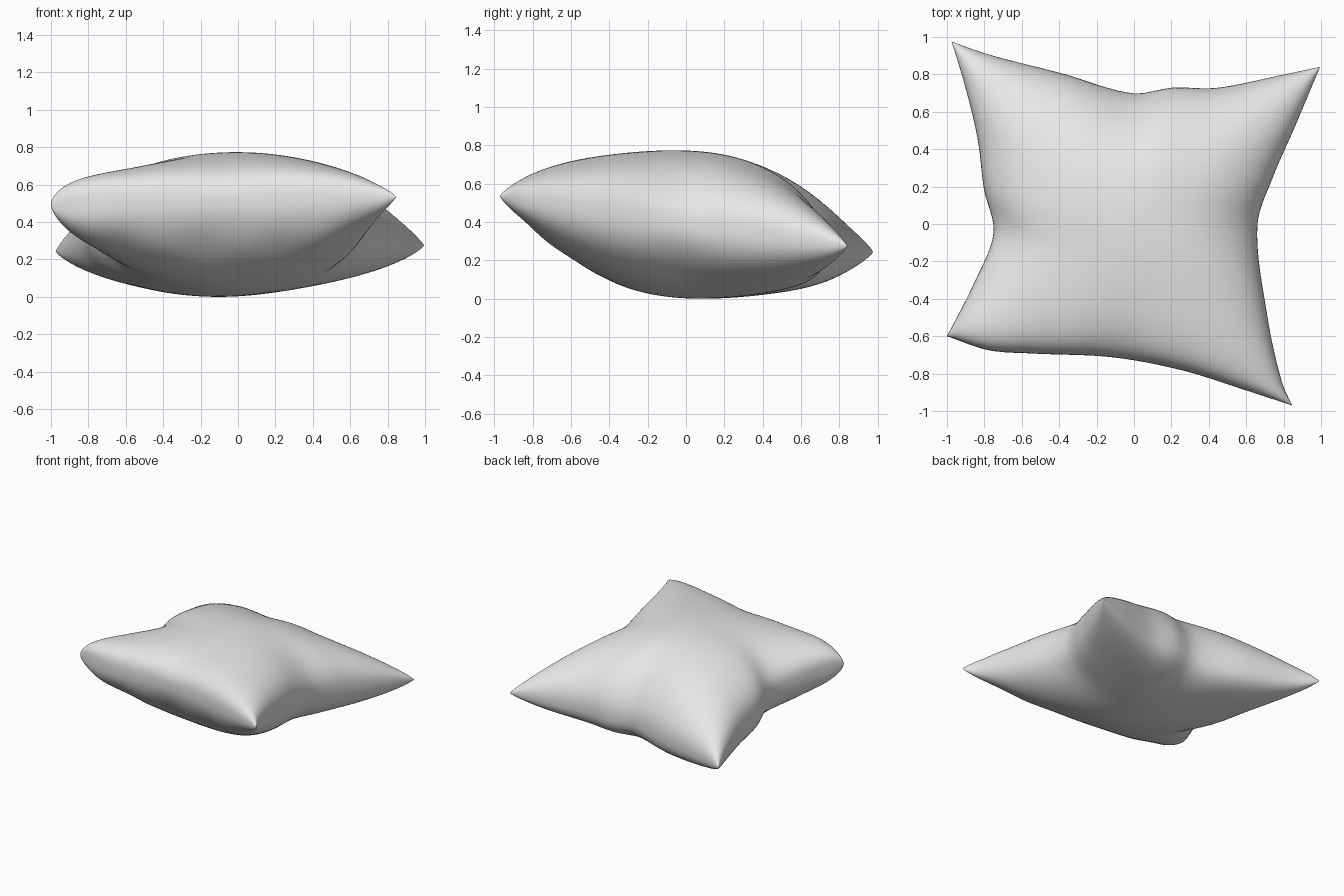
import bpy, bmesh
from math import cos, pi, exp, sin
from mathutils import Vector

if "Cube" in bpy.data.objects:
    bpy.data.objects.remove(bpy.data.objects["Cube"], do_unlink=True)

fabric = bpy.data.materials.new("grey fabric")
fabric.use_nodes = True
fabric.diffuse_color = (0.8, 0.8, 0.8, 1)
fabric.node_tree.nodes["Principled BSDF"].inputs["Base Color"].default_value = (0.8, 0.8, 0.8, 1)

# Four cushion corners
FL = Vector((-1.0, -0.60, 0.49))
FR = Vector((0.845, -0.97, 0.53))
BL = Vector((-0.975, 0.975, 0.24))
BR = Vector((0.995, 0.84, 0.27))

# Seam sag along each side: (fraction along side, inward offset)
FRONT = [(0, 0), (0.12, -0.03), (0.25, 0.0), (0.48, 0.065), (0.68, 0.07), (0.85, 0.035), (1, 0)]
BACK = [(0, 0), (0.1, -0.055), (0.3, -0.13), (0.49, -0.21), (0.6, -0.165), (0.72, -0.15), (0.9, -0.055), (1, 0)]
LEFT = [(0, 0), (0.18, 0.14), (0.35, 0.24), (0.5, 0.185), (0.67, 0.147), (0.85, 0.075), (1, 0)]
RIGHT = [(0, 0), (0.07, -0.065), (0.26, -0.17), (0.53, -0.265), (0.68, -0.2), (0.82, -0.11), (1, 0)]


def sag(points, t):
    """Smooth curve through the points (cubic Hermite)."""
    k = max(i for i in range(len(points) - 1) if points[i][0] <= t)

    def slope(i):
        a, b = points[max(i - 1, 0)], points[min(i + 1, len(points) - 1)]
        return (b[1] - a[1]) / (b[0] - a[0])
    (t0, a), (t1, b) = points[k], points[k + 1]
    w = t1 - t0
    f = (t - t0) / w
    g = 1 - f
    return (a * (1 + 2 * f) * g * g + slope(k) * w * f * g * g
            + b * f * f * (3 - 2 * f) - slope(k + 1) * w * f * f * g)


def near(a, centre, width):
    return exp(-((a - centre) / width) ** 2)


def cushion_point(s, t, side):
    """Point on the upper (side=1) or lower (side=-1) cover."""
    p = FL.lerp(FR, s).lerp(BL.lerp(BR, s), t)
    p.x += sag(LEFT, t) * (1 - s) ** 1.5 + sag(RIGHT, t) * s ** 1.5
    p.y += sag(FRONT, s) * (1 - t) ** 1.5 + sag(BACK, s) * t ** 1.5
    u, v = 2 * s - 1, 2 * t - 1
    # Level the middle of the cushion while the corners stay tilted
    inside = max(0, (1 - u * u) * (1 - v * v))
    p.z += 0.1 * v * (1 - v * v) * (1 - u * u)
    # Blunt, tucked corner at the front
    tuck = near(s, 0, 0.2) * near(t, 0, 0.2)
    puff = 0.385 * inside ** (0.41 - 0.12 * tuck)
    # Pinched creases in the middle of the sides
    puff *= 1 - 0.16 * u ** 6 * near(t, 0.38 if u < 0 else 0.52, 0.1)
    puff *= 1 - 0.14 * v ** 6 * near(s, 0.5, 0.09)
    # Small wrinkles under the front seam
    if side < 0:
        puff += 0.012 * sin(26 * s) * near(t, 0.05, 0.06) * inside ** 0.3
    p.z += side * puff
    return p


# Both covers share one seam
N = 64
steps = [0.5 - 0.5 * cos(pi * i / N) for i in range(N + 1)]
bm = bmesh.new()
seam = {}
for side in (1, -1):
    grid = {}
    for i, s in enumerate(steps):
        for j, t in enumerate(steps):
            edge = i in (0, N) or j in (0, N)
            if edge and (i, j) in seam:
                grid[i, j] = seam[i, j]
                continue
            grid[i, j] = bm.verts.new(cushion_point(s, t, side))
            if edge:
                seam[i, j] = grid[i, j]
    for i in range(N):
        for j in range(N):
            quad = [grid[i, j], grid[i + 1, j], grid[i + 1, j + 1], grid[i, j + 1]]
            bm.faces.new(quad if side > 0 else quad[::-1])

# Rest the cushion on the ground
low = min(v.co.z for v in bm.verts)
bmesh.ops.translate(bm, verts=bm.verts, vec=(0, 0, -low))
for f in bm.faces:
    f.smooth = True
mesh = bpy.data.meshes.new("cushion")
bm.to_mesh(mesh)
bm.free()
mesh.materials.append(fabric)
cushion = bpy.data.objects.new("cushion", mesh)
bpy.context.collection.objects.link(cushion)
